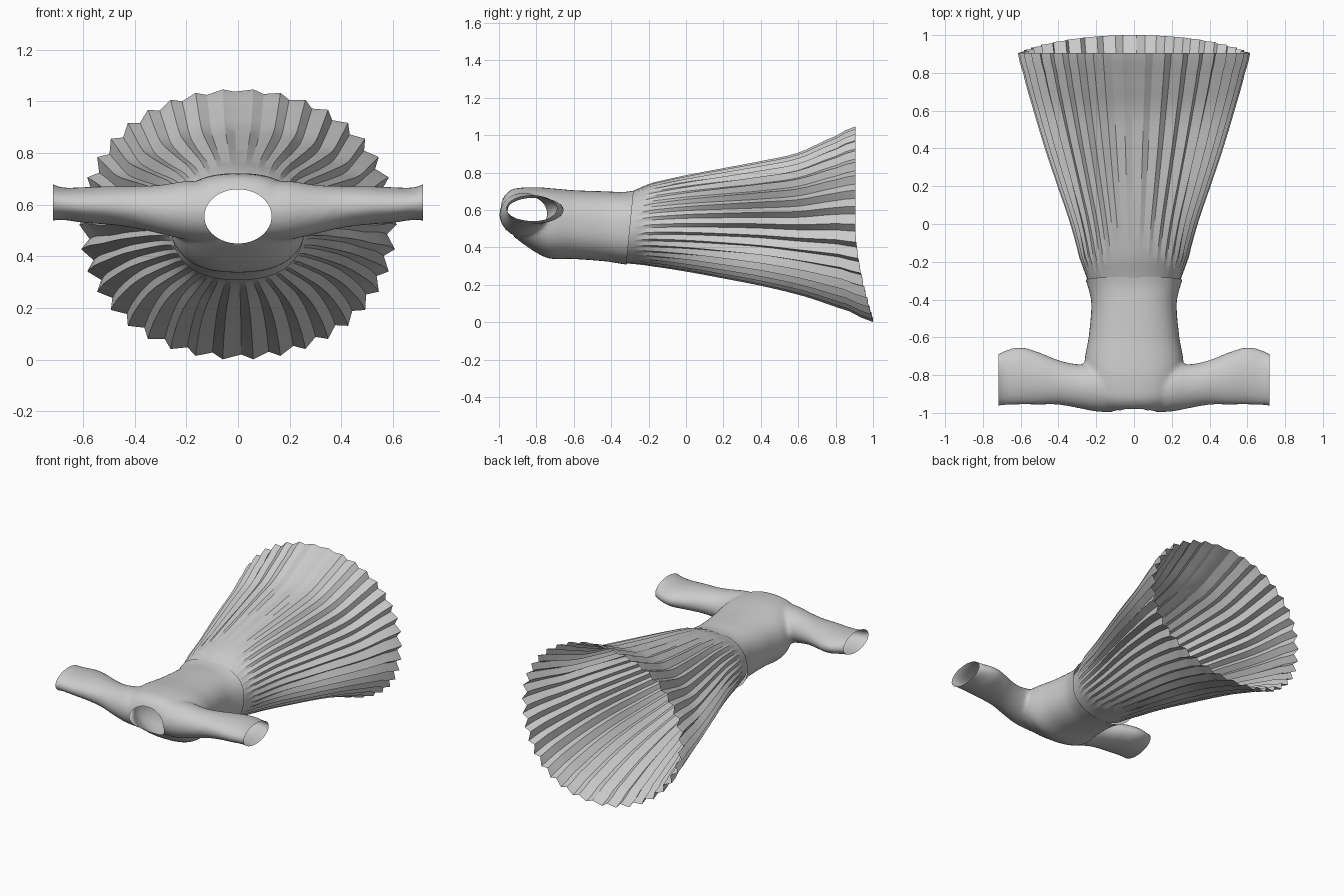
import bpy, bmesh, math

if "Cube" in bpy.data.objects:
    bpy.data.objects.remove(bpy.data.objects["Cube"])


def oval(n, a0, a1, b0, b1, power=1.0):
    """n points of a (super)ellipse inside the box a0..a1, b0..b1"""
    pts = []
    for i in range(n):
        t = 2 * math.pi * i / n
        c, s = math.cos(t), math.sin(t)
        pts.append(((a0 + a1) / 2 + (a1 - a0) / 2 * math.copysign(abs(c) ** power, c),
                    (b0 + b1) / 2 + (b1 - b0) / 2 * math.copysign(abs(s) ** power, s)))
    return pts


def loft(bm, rings, cap):
    """skin a list of closed rings"""
    vs = [[bm.verts.new(p) for p in r] for r in rings]
    n = len(vs[0])
    faces = [bm.faces.new((a[i], a[(i + 1) % n], b[(i + 1) % n], b[i]))
             for a, b in zip(vs, vs[1:]) for i in range(n)]
    if cap:
        faces += [bm.faces.new(vs[0]), bm.faces.new(vs[-1])]
    bmesh.ops.recalc_face_normals(bm, faces=faces)


def interp(rows, v):
    """smooth (Catmull-Rom) lookup in a table sorted by its first column"""
    k = 0
    while k < len(rows) - 2 and v > rows[k + 1][0]:
        k += 1
    p0, p1, p2, p3 = rows[max(k - 1, 0)], rows[k], rows[k + 1], rows[min(k + 2, len(rows) - 1)]
    t = (v - p1[0]) / (p2[0] - p1[0])
    out = []
    for a, b, c, d in zip(p0[1:], p1[1:], p2[1:], p3[1:]):
        out.append(b + 0.5 * t * (c - a + t * (2 * a - 5 * b + 4 * c - d + t * (3 * (b - c) + d - a))))
    return out


def make(name, bm):
    me = bpy.data.meshes.new(name)
    bm.to_mesh(me)
    bm.free()
    ob = bpy.data.objects.new(name, me)
    bpy.context.collection.objects.link(ob)
    bpy.ops.object.select_all(action='DESELECT')
    ob.select_set(True)
    bpy.context.view_layer.objects.active = ob
    return ob


# Bodice torso: y, half width, z bottom, z top
TORSO = [(-0.99, .14, .54, .64), (-0.965, .17, .50, .685), (-0.93, .20, .465, .712), (-0.88, .225, .425, .72),
         (-0.80, .25, .372, .722), (-0.73, .262, .34, .717), (-0.60, .24, .338, .706),
         (-0.42, .226, .325, .70), (-0.33, .245, .31, .697), (-0.24, .275, .300, .71)]
# Sleeve: x, y front, y back, z bottom, z top
SLEEVE = [(0.08, -.998, -.76, .46, .69), (0.20, -.993, -.74, .465, .692), (0.30, -.974, -.742, .487, .677),
          (0.40, -.957, -.72, .51, .672), (0.50, -.957, -.68, .523, .672), (0.60, -.957, -.652, .53, .668),
          (0.69, -.96, -.672, .542, .668), (0.76, -.967, -.71, .53, .70)]

bm = bmesh.new()
rings = []
for i in range(31):
    y = -0.99 + 0.75 * i / 30
    rx, z0, z1 = interp(TORSO, y)
    rings.append([(x, y, z) for x, z in oval(48, -rx, rx, z0, z1, 0.83)])
loft(bm, rings, True)
for side in (1, -1):
    rings = []
    for i in range(25):
        x = 0.08 + 0.68 * i / 24
        y0, y1, z0, z1 = interp(SLEEVE, x)
        rings.append([(side * x, y, z) for y, z in oval(32, y0, y1, z0, z1)])
    loft(bm, rings, True)
bodice = make("bodice_with_sleeves", bm)

# Fuse torso and sleeves into one soft skin
rm = bodice.modifiers.new("fuse", 'REMESH')
rm.mode = 'VOXEL'
rm.voxel_size = 0.012
sm = bodice.modifiers.new("soften", 'SMOOTH')
sm.factor = 0.5
sm.iterations = 6
for m in ("fuse", "soften"):
    bpy.ops.object.modifier_apply(modifier=m)

# Open the waist, both cuffs and the neckline
bm = bmesh.new()
bm.from_mesh(bodice.data)
for co, no in (((0, -0.30, 0.5), (0, 1, -0.1)), ((0.717, 0, 0), (1, 0, 0)), ((-0.717, 0, 0), (-1, 0, 0))):
    bmesh.ops.bisect_plane(bm, geom=bm.verts[:] + bm.edges[:] + bm.faces[:],
                           plane_co=co, plane_no=no, clear_outer=True)
NX, NZ, NC = 0.13, 0.105, 0.555


def neck_radius(p):
    return math.hypot(p.x / NX, (p.z - NC) / NZ)


hole = [f for f in bm.faces if f.calc_center_median().y < -0.8 and neck_radius(f.calc_center_median()) < 1]
bmesh.ops.delete(bm, geom=hole, context='FACES')
for v in bm.verts:
    if v.is_boundary and v.co.y < -0.8 and abs(v.co.x) < 0.2:
        r = neck_radius(v.co)
        v.co.x /= r
        v.co.z = NC + (v.co.z - NC) / r
bm.to_mesh(bodice.data)
bm.free()
bpy.ops.object.shade_smooth_by_angle(angle=math.radians(50))

# Pleated skirt: y, half width, z bottom, z top
SKIRT = [(-0.33, .236, .316, .690), (-0.28, .252, .311, .705), (-0.20, .285, .30, .743), (0.0, .337, .27, .787),
         (0.2, .405, .232, .825), (0.4, .472, .19, .863), (0.6, .532, .135, .908),
         (0.8, .587, .058, .997), (0.905, .615, 0.0, 1.048)]
PLEATS = 38
bm = bmesh.new()
rings = []
for i in range(25):
    f = i / 24
    y = -0.33 + 1.235 * f
    rx, z0, z1 = interp(SKIRT, y)
    ring = []
    for k in range(2 * PLEATS):
        # outer ridges and inner valleys, shallower on the top side
        t = 2 * math.pi * (k + (0.2 if k % 2 else 0)) / (2 * PLEATS)
        c, s = math.cos(t), math.sin(t)
        depth = (0.01 + 0.027 * abs(c)) if s > 0 else (0.02 + 0.017 * abs(c))
        d = depth * min(1, f * 1.8) if k % 2 else 0
        hem = 0.095 * max(0, -s) ** 1.6 * f ** 3
        # slightly squared oval
        cc = math.copysign(abs(c) ** 0.94, c)
        ss = math.copysign(abs(s) ** 0.94, s)
        ring.append(((rx - d) * cc, y + hem, (z0 + z1) / 2 + ((z1 - z0) / 2 - d) * ss))
    rings.append(ring)
loft(bm, rings, False)
skirt = make("pleated_skirt", bm)
bpy.ops.object.shade_smooth_by_angle(angle=math.radians(20))
